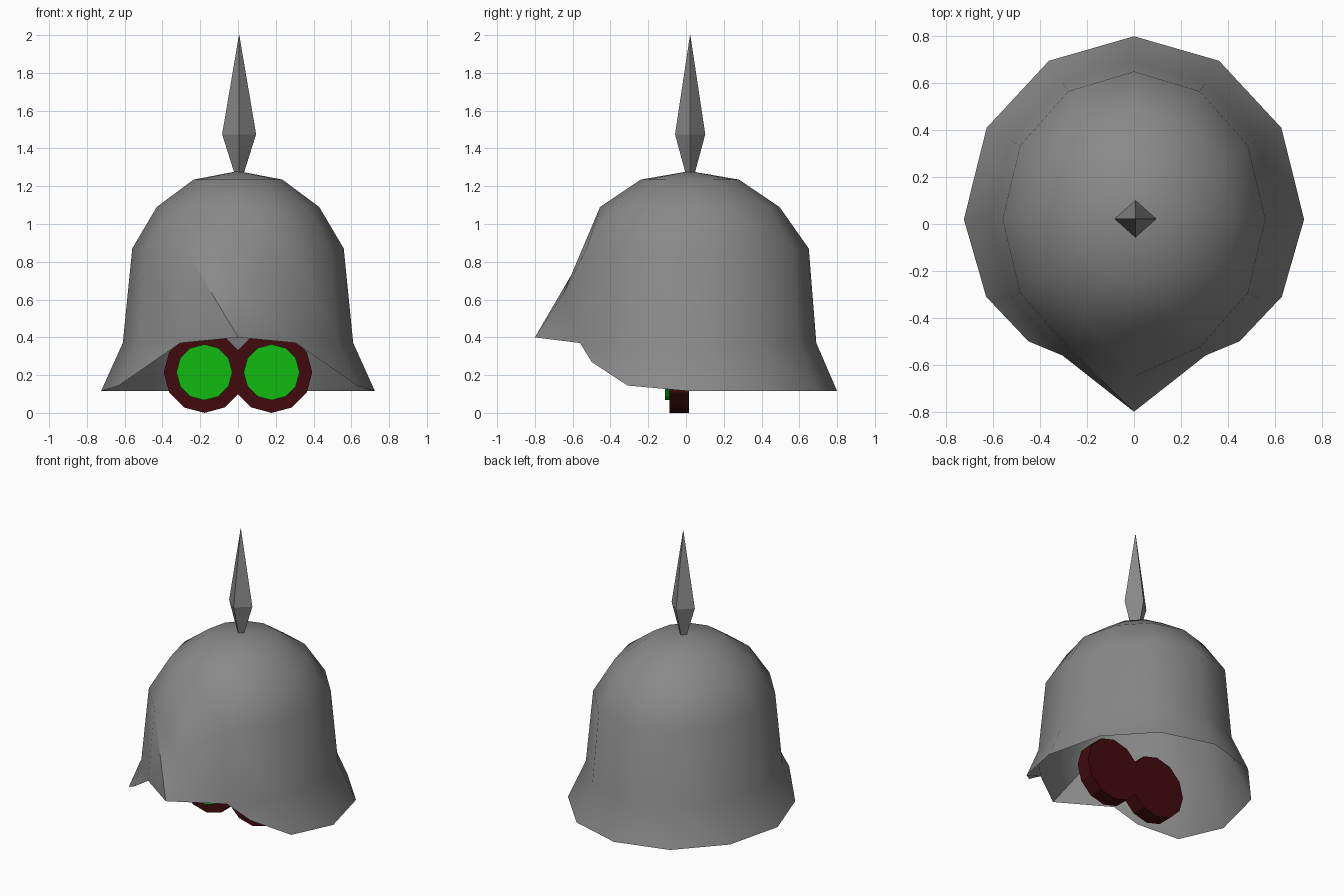
import bpy, bmesh, math

if "Cube" in bpy.data.objects:
    bpy.data.objects.remove(bpy.data.objects["Cube"])

def material(name, rgb):
    m = bpy.data.materials.new(name)
    m.diffuse_color = (*rgb, 1)
    m.use_nodes = True
    m.node_tree.nodes["Principled BSDF"].inputs["Base Color"].default_value = m.diffuse_color
    return m

STEEL = material("steel grey", (0.25, 0.25, 0.25))
FRAME = material("dark red", (0.055, 0.003, 0.004))
LENS = material("lens green", (0.005, 0.5, 0.005))

def finish(bm, name, mat, smooth=None):
    bmesh.ops.recalc_face_normals(bm, faces=bm.faces)
    me = bpy.data.meshes.new(name)
    bm.to_mesh(me)
    bm.free()
    me.materials.append(mat)
    ob = bpy.data.objects.new(name, me)
    bpy.context.collection.objects.link(ob)
    if smooth:
        bpy.ops.object.select_all(action='DESELECT')
        ob.select_set(True)
        bpy.context.view_layer.objects.active = ob
        bpy.ops.object.shade_smooth_by_angle(angle=math.radians(smooth))
    return ob

# Helmet shell: twelve-sided rings (z, x radius, y radius); column 0 faces front
N, CY = 12, 0.02
rings = [(1.235, 0.235, 0.26), (1.09, 0.43, 0.475), (0.87, 0.56, 0.63),
         (0.37, 0.61, 0.67), (0.115, 0.725, 0.78)]
# Vertices pulled away from the rings to form the pointed visor and raised front rim
moved = {(2, 0): (0, -0.65, 0.63), (3, 0): (0, -0.80, 0.40)}
for s, c1, c2 in ((1, 1, 2), (-1, 11, 10)):
    moved[(4, c1)] = (s * 0.45, -0.50, 0.27)
    moved[(4, c2)] = (s * 0.63, -0.31, 0.145)

bm = bmesh.new()
top = bm.verts.new((0, CY, 1.28))
grid = []
for r, (z, rx, ry) in enumerate(rings):
    row = []
    for c in range(N):
        a = 2 * math.pi * c / N
        co = moved.get((r, c), (rx * math.sin(a), CY - ry * math.cos(a), z))
        row.append(None if (r, c) == (4, 0) else bm.verts.new(co))
    grid.append(row)
for c in range(N):
    d = (c + 1) % N
    bm.faces.new((top, grid[0][c], grid[0][d]))
    for r in range(4):
        q = [grid[r][c], grid[r + 1][c], grid[r + 1][d], grid[r][d]]
        if None in q:
            continue
        if r == 2 and c in (0, 11):      # visor panels fold along a diagonal
            bm.faces.new(q[:3])
            bm.faces.new((q[0], q[2], q[3]))
        else:
            bm.faces.new(q)
finish(bm, "helmet_shell", STEEL, 46)

# Four-sided spike
bm = bmesh.new()
prev = None
for z, rx, ry in ((1.26, 0.022, 0.022), (1.475, 0.09, 0.08), (2.0, 0.001, 0.001)):
    ring = [bm.verts.new((0.006 + rx * x, 0.022 + ry * y, z))
            for x, y in ((1, 0), (0, 1), (-1, 0), (0, -1))]
    if prev:
        for i in range(4):
            j = (i + 1) % 4
            bm.faces.new((prev[i], prev[j], ring[j], ring[i]))
    else:
        bm.faces.new(ring)
    prev = ring
bm.faces.new(prev)
finish(bm, "spike", STEEL)

# Goggles: twelve-sided discs facing front
def disc(name, x, radius, y0, y1, mat):
    bm = bmesh.new()
    bmesh.ops.create_cone(bm, cap_ends=True, segments=12, radius1=radius,
                          radius2=radius, depth=y1 - y0)
    for v in bm.verts:
        px, py, pz = v.co
        v.co = (x + px, (y0 + y1) / 2 + pz, 0.215 + py)
    finish(bm, name, mat)

for side, s in (("left", -1), ("right", 1)):
    disc("goggle_frame_" + side, s * 0.178, 0.215, -0.088, 0.015, FRAME)
    disc("goggle_lens_" + side, s * 0.178, 0.148, -0.112, -0.08, LENS)
